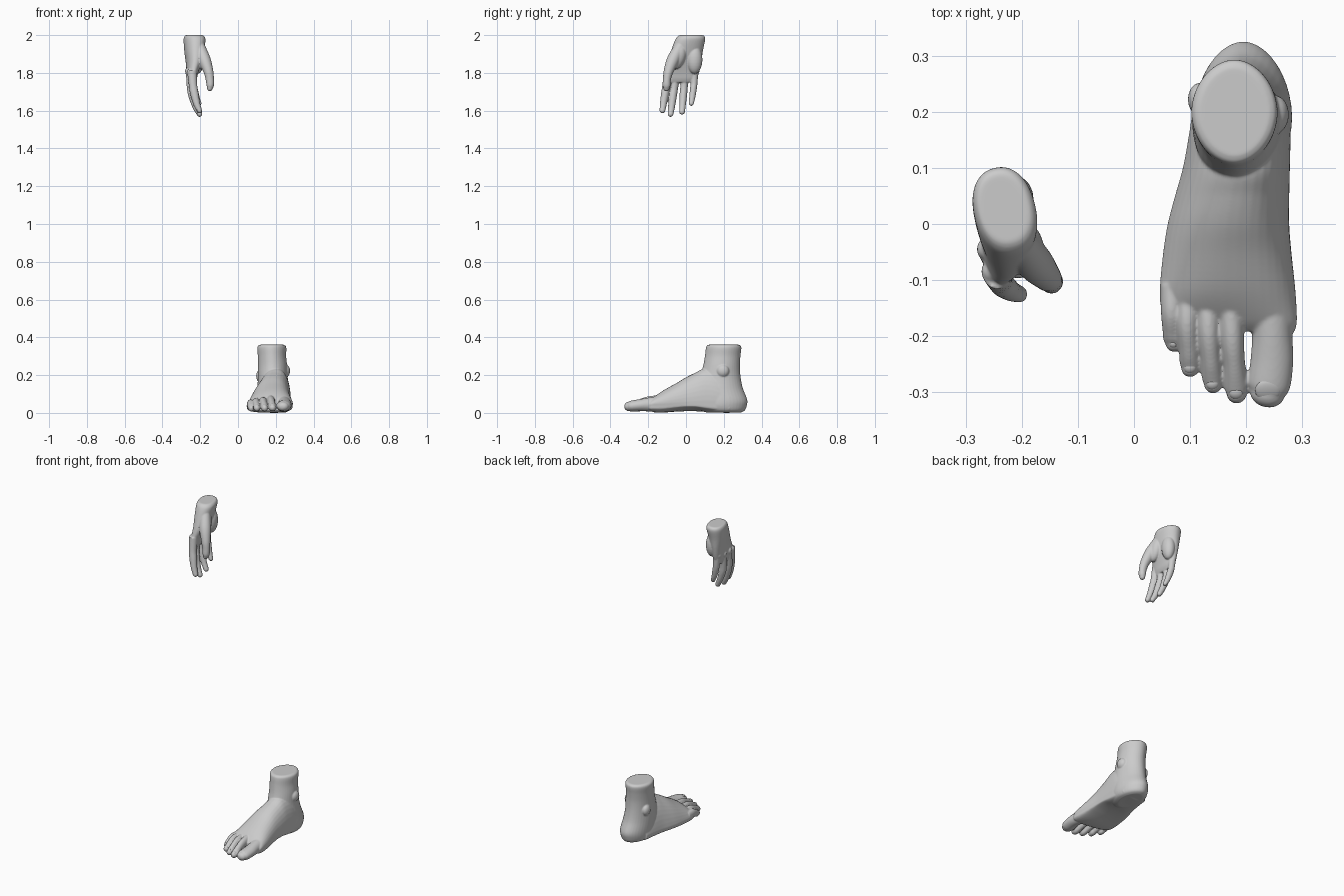
import bpy, bmesh, math
from mathutils import Vector, Matrix

N = 40  # points per cross-section


def spline(st, n=6):
    # Catmull-Rom through tuples of any length
    out = []
    for i in range(len(st) - 1):
        p = [Vector(st[max(0, min(len(st) - 1, i + k))]) for k in (-1, 0, 1, 2)]
        for j in range(n):
            t = j / n
            out.append(0.5 * (2 * p[1] + (p[2] - p[0]) * t
                              + (2 * p[0] - 5 * p[1] + 4 * p[2] - p[3]) * t * t
                              + (3 * p[1] - p[0] - 3 * p[2] + p[3]) * t ** 3))
    return out + [Vector(st[-1])]


def power(v, e):
    return math.copysign(abs(v) ** e, v)


def circle():
    return [(math.cos(2 * math.pi * i / N), math.sin(2 * math.pi * i / N)) for i in range(N)]


def loft(bm, rings):
    vs = [[bm.verts.new(p) for p in r] for r in rings]
    for a, b in zip(vs, vs[1:]):
        for i in range(N):
            bm.faces.new((a[i], a[(i + 1) % N], b[(i + 1) % N], b[i]))
    bm.faces.new(vs[0][::-1])
    bm.faces.new(vs[-1])


def tube(bm, pts, up):
    # digit: stations (x, y, z, half width, half height), round tip
    st, rings = spline(pts), []
    for i, s in enumerate(st):
        p = Vector(s[:3])
        t = (Vector(st[min(i + 1, len(st) - 1)][:3]) - Vector(st[max(i - 1, 0)][:3])).normalized()
        side = t.cross(Vector(up)).normalized()
        b = side.cross(t)
        steps = [0] if i < len(st) - 1 else [k * math.pi / 12 for k in range(6)]
        for k in steps:
            q = p + t * min(s[3], s[4]) * math.sin(k)
            rings.append([q + (side * s[3] * c + b * s[4] * d) * math.cos(k) for c, d in circle()])
    loft(bm, rings)


def column(bm, st, e=1.0):
    # horizontal sections (z, xc, yc, rx, ry, turn in degrees)
    rings = []
    for z, xc, yc, rx, ry, a in spline(st):
        m = Matrix.Rotation(math.radians(a), 3, 'Z')
        rings.append([m @ Vector((rx * power(c, e), ry * power(s, e), 0)) + Vector((xc, yc, z))
                      for c, s in circle()])
    loft(bm, rings)


def blob(bm, loc, size, rot=Matrix()):
    m = Matrix.Translation(loc) @ rot @ Matrix.Diagonal((*size, 1))
    bmesh.ops.create_uvsphere(bm, u_segments=24, v_segments=14, radius=1, matrix=m)


def finish(bm, name, voxel=0, smooth=5):
    bmesh.ops.recalc_face_normals(bm, faces=bm.faces)
    me = bpy.data.meshes.new(name)
    bm.to_mesh(me)
    bm.free()
    ob = bpy.data.objects.new(name, me)
    bpy.context.collection.objects.link(ob)
    bpy.context.view_layer.objects.active = ob
    if voxel:
        r = ob.modifiers.new("merge", 'REMESH')
        r.mode, r.voxel_size = 'VOXEL', voxel
        s = ob.modifiers.new("soften", 'SMOOTH')
        s.factor, s.iterations = 0.5, smooth
        bpy.ops.object.modifier_apply(modifier="merge")
        bpy.ops.object.modifier_apply(modifier="soften")
    ob.data.polygons.foreach_set("use_smooth", [True] * len(ob.data.polygons))
    ob.data.update()


# ---------- foot ----------
bm = bmesh.new()
# forefoot and instep: (y, x0, x1, z0, z1, arch, slant)
rings = []
for y, x0, x1, z0, z1, arch, slant in spline([
        (-.185, .062, .272, .014, .062, 0, .17), (-.165, .048, .288, .003, .084, 0, .15),
        (-.12, .046, .287, 0, .118, .003, .06), (-.05, .052, .279, 0, .158, .018, 0),
        (0, .06, .275, 0, .188, .026, 0), (.05, .073, .275, 0, .213, .026, 0),
        (.1, .087, .276, 0, .235, .015, 0), (.16, .098, .277, 0, .22, .004, 0),
        (.23, .108, .275, 0, .14, 0, 0)]):
    xc, rx, ring = (x0 + x1) / 2, (x1 - x0) / 2, []
    mid = z0 + min(.04, (z1 - z0) * .45)
    for c, s in circle():
        x = xc + rx * power(c, .9)
        if s > 0:
            z = mid + (z1 - mid) * s ** 1.1
            x += .018 * s
        else:
            z = mid - (mid - z0) * abs(s) ** .5 + arch * abs(s) ** .5 * (.5 + .5 * c)
        ring.append((x, y - slant * (x - xc), z))
    rings.append(ring)
loft(bm, rings)
# heel and ankle
column(bm, [(.002, .195, .2, .055, .09, 0), (.012, .195, .195, .075, .115, 0),
            (.035, .195, .19, .085, .131, 0), (.07, .194, .19, .087, .134, 0),
            (.13, .188, .18, .084, .121, 0), (.19, .184, .181, .079, .108, 0),
            (.25, .183, .188, .077, .097, 0), (.3, .18, .194, .075, .094, 0),
            (.34, .179, .199, .077, .094, 0), (.355, .179, .2, .073, .09, 0),
            (.361, .179, .2, .062, .078, 0)], 1.06)
blob(bm, (.252, .195, .222), (.024, .034, .034))
blob(bm, (.118, .222, .195), (.022, .03, .034))
# toes
for pts in (
        [(.243, -.12, .05, .042, .042), (.246, -.19, .045, .036, .037), (.246, -.24, .041, .038, .032),
         (.241, -.285, .036, .038, .029), (.238, -.302, .034, .031, .025)],
        [(.172, -.13, .06, .024, .035), (.175, -.2, .06, .021, .027), (.179, -.25, .045, .019, .024),
         (.182, -.288, .03, .021, .021), (.183, -.302, .027, .018, .018)],
        [(.132, -.13, .055, .023, .03), (.133, -.19, .057, .02, .026), (.137, -.24, .042, .018, .023),
         (.14, -.272, .028, .019, .02), (.141, -.286, .025, .016, .017)],
        [(.098, -.12, .05, .022, .028), (.095, -.175, .052, .02, .026), (.098, -.222, .038, .018, .022),
         (.1, -.244, .028, .019, .02), (.1, -.257, .025, .016, .017)],
        [(.07, -.11, .045, .022, .026), (.067, -.155, .045, .019, .025), (.068, -.19, .032, .017, .021),
         (.07, -.203, .026, .018, .019), (.071, -.213, .024, .015, .016)]):
    tube(bm, pts, (0, 0, 1))
finish(bm, "foot", .0035, 5)

# toenails
bm = bmesh.new()
for x, y, z, r in ((.239, -.297, .055, .023), (.182, -.302, .041, .012), (.14, -.286, .037, .011),
                   (.1, -.257, .037, .011), (.071, -.213, .035, .009)):
    blob(bm, (x, y, z), (r, r * .95, .007), Matrix.Rotation(math.radians(24), 4, 'X'))
finish(bm, "toenails")

# ---------- hand ----------
bm = bmesh.new()
# wrist and palm
column(bm, [(2.0, -.232, .028, .042, .06, 14), (1.994, -.231, .027, .05, .071, 14),
            (1.975, -.23, .022, .055, .08, 14), (1.92, -.232, .006, .05, .085, 12),
            (1.86, -.235, -.008, .04, .09, 8), (1.80, -.241, -.021, .03, .09, 2),
            (1.77, -.242, -.027, .024, .083, 0), (1.75, -.242, -.03, .016, .07, 0)], .9)
# heel of the palm on the little-finger side
blob(bm, (-.215, .045, 1.87), (.036, .042, .075))
# ball of the thumb
blob(bm, (-.193, -.045, 1.885), (.032, .042, .07), Matrix.Rotation(math.radians(-20), 4, 'X'))
# thumb and fingers
digits = (
    [(-.205, -.03, 1.94, .03, .03), (-.178, -.068, 1.87, .033, .033), (-.157, -.092, 1.81, .026, .026),
     (-.149, -.101, 1.765, .021, .022), (-.147, -.103, 1.735, .021, .02), (-.149, -.104, 1.718, .016, .015)],
    [(-.243, -.09, 1.81, .026, .026), (-.238, -.104, 1.735, .021, .022), (-.231, -.111, 1.69, .021, .022),
     (-.218, -.12, 1.635, .018, .018), (-.204, -.125, 1.6, .015, .014)],
    [(-.251, -.05, 1.81, .026, .025), (-.249, -.062, 1.725, .021, .022), (-.241, -.069, 1.68, .021, .022),
     (-.222, -.077, 1.618, .018, .018), (-.203, -.082, 1.581, .015, .014)],
    [(-.251, -.003, 1.81, .025, .025), (-.249, -.01, 1.73, .02, .021), (-.241, -.014, 1.685, .02, .021),
     (-.222, -.018, 1.63, .017, .017), (-.204, -.021, 1.593, .015, .014)],
    [(-.244, .043, 1.815, .023, .023), (-.239, .043, 1.75, .018, .019), (-.232, .039, 1.715, .018, .019),
     (-.219, .033, 1.67, .016, .016), (-.205, .028, 1.638, .013, .012)])
for pts in digits:
    tube(bm, pts, (1, 0, 0))
# knuckles
for y, z, x in ((-.085, 1.80, -.256), (-.045, 1.808, -.264), (0, 1.808, -.263), (.04, 1.812, -.255)):
    blob(bm, (x, y, z), (.016, .02, .022))
finish(bm, "hand", .0035, 4)

# fingernails
bm = bmesh.new()
for pts in digits[1:]:
    x, y, z, w, h = pts[-1]
    blob(bm, (x - h + .001, y, z + .002), (.004, w * .7, .016), Matrix.Rotation(math.radians(-24), 4, 'Y'))
finish(bm, "fingernails")
